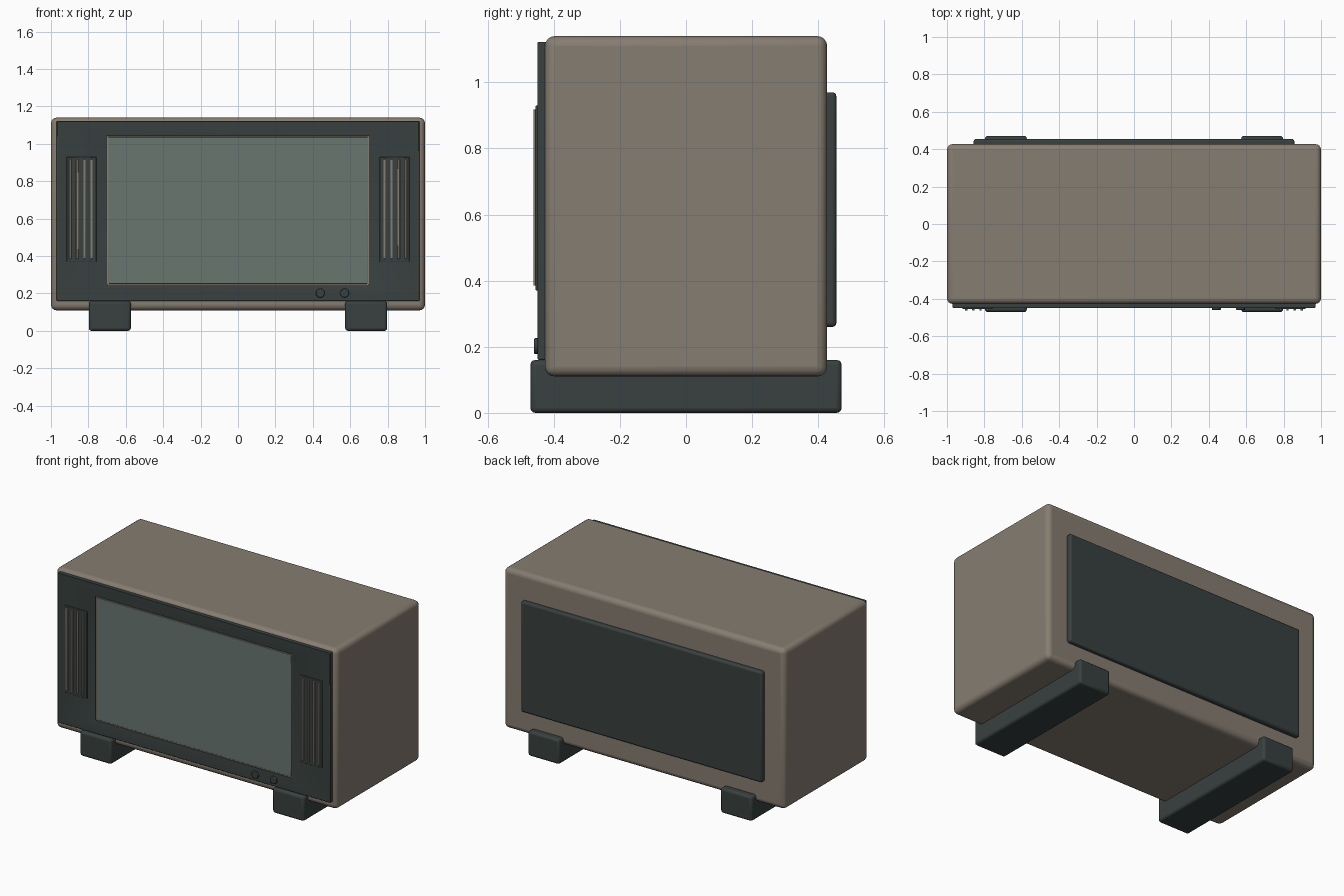
import bpy
import math

if "Cube" in bpy.data.objects:
    bpy.data.objects.remove(bpy.data.objects["Cube"])


def material(name, rgb):
    m = bpy.data.materials.new(name)
    m.diffuse_color = (*rgb, 1)
    m.use_nodes = True
    m.node_tree.nodes["Principled BSDF"].inputs["Base Color"].default_value = m.diffuse_color
    return m


SHELL = material("taupe_shell", (0.24, 0.205, 0.165))
DARK = material("dark_plastic", (0.04, 0.052, 0.05))
GLASS = material("grey_green_glass", (0.14, 0.18, 0.16))


def finish(obj, name, mat, bevel, segments=3):
    obj.name = name
    obj.data.materials.append(mat)
    if bevel:
        mod = obj.modifiers.new("bevel", 'BEVEL')
        mod.width = bevel
        mod.segments = segments
        mod.limit_method = 'ANGLE'
    bpy.ops.object.shade_smooth_by_angle(angle=math.radians(35))
    return obj


def box(name, x, y, z, mat, bevel=0.0, segments=3):
    """Bevelled box from (min, max) ranges on each axis."""
    bpy.ops.mesh.primitive_cube_add(
        size=1, location=[(a + b) / 2 for a, b in (x, y, z)])
    obj = bpy.context.object
    obj.scale = [b - a for a, b in (x, y, z)]
    bpy.ops.object.transform_apply(location=False, rotation=False, scale=True)
    return finish(obj, name, mat, bevel, segments)


# Cabinet and rear cover
box("cabinet", (-1, 1), (-0.427, 0.427), (0.11, 1.14), SHELL, 0.03, 4)
box("rear_cover", (-0.857, 0.857), (0.40, 0.455), (0.26, 0.97), DARK, 0.012)

# Front bezel with a screen opening
bezel = box("front_bezel", (-0.97, 0.97), (-0.449, -0.41), (0.16, 1.122), DARK)
cutter = box("screen_opening_cutter", (-0.70, 0.70), (-0.6, -0.3), (0.245, 1.043), DARK)
cutter.hide_render = True
cutter.hide_viewport = True
cut = bezel.modifiers.new("opening", 'BOOLEAN')
cut.object = cutter
cut.operation = 'DIFFERENCE'
cut.solver = 'EXACT'
edge = bezel.modifiers.new("bevel", 'BEVEL')
edge.width = 0.004
edge.segments = 2
edge.limit_method = 'ANGLE'

# Screen glass inside a thin trim
box("screen_trim", (-0.70, 0.70), (-0.442, -0.41), (0.245, 1.043), SHELL)
box("screen", (-0.693, 0.693), (-0.447, -0.41), (0.252, 1.036), GLASS, 0.003, 2)

# Speaker grilles and feet on both sides
for side, s in (("left", -1), ("right", 1)):
    def span(a, b):
        return tuple(sorted((s * a, s * b)))

    box(f"{side}_speaker_grille", span(0.757, 0.917), (-0.455, -0.43),
        (0.37, 0.93), DARK, 0.003, 2)
    for i in range(4):
        c = 0.783 + i * 0.038
        box(f"{side}_grille_slat_{i + 1}", span(c - 0.006, c + 0.006),
            (-0.462, -0.45), (0.385, 0.918), SHELL, 0.002, 2)
    box(f"{side}_foot", span(0.573, 0.797), (-0.471, 0.471),
        (0, 0.16), DARK, 0.015)

# Control knobs
for i, x in enumerate((0.44, 0.57)):
    bpy.ops.mesh.primitive_cylinder_add(
        vertices=32, radius=0.024, depth=0.03,
        location=(x, -0.445, 0.202), rotation=(math.pi / 2, 0, 0))
    finish(bpy.context.object, f"control_knob_{i + 1}", DARK, 0.004, 2)
